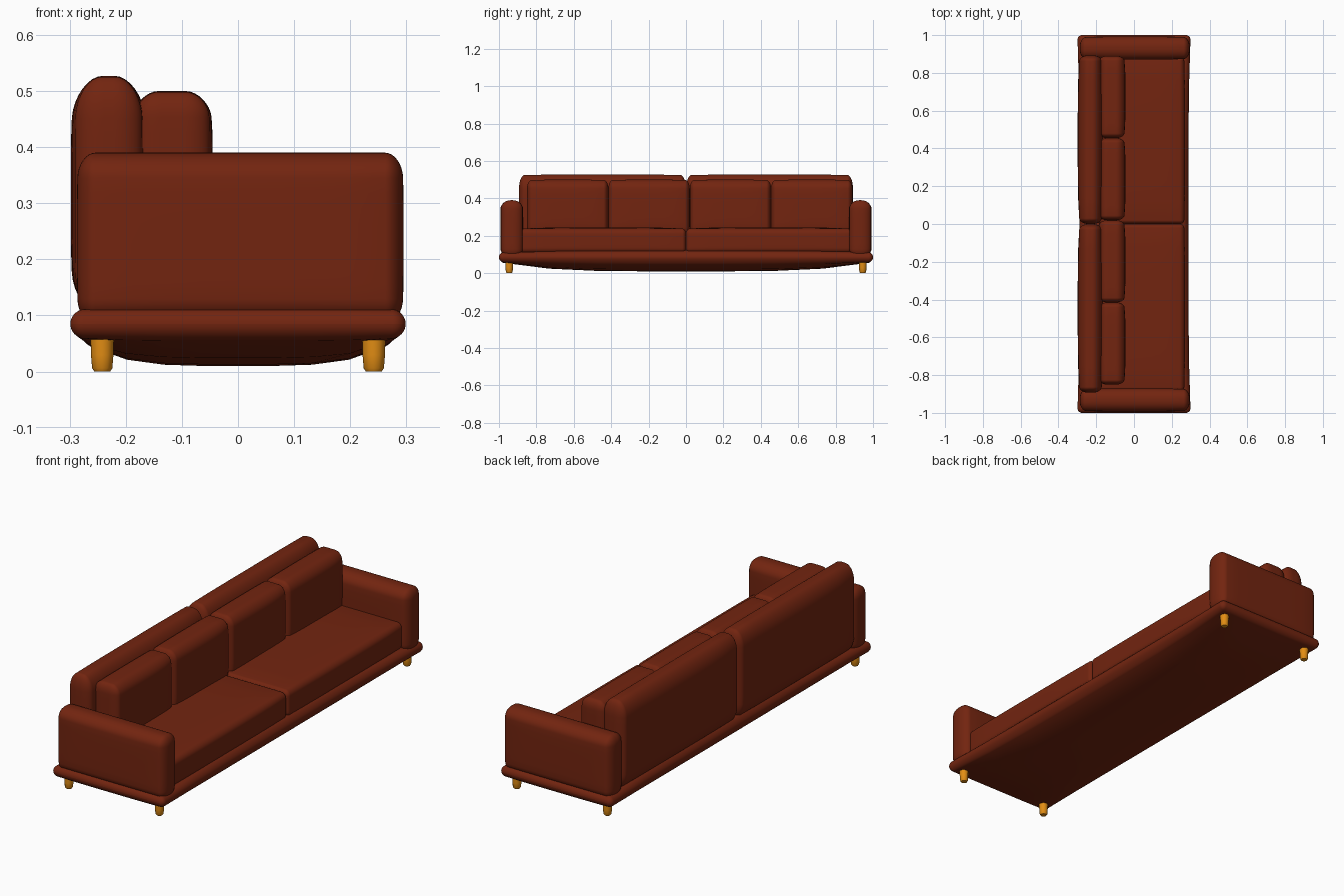
import bpy, bmesh, math
from mathutils import Vector

default = bpy.data.objects.get("Cube")
if default:
    bpy.data.objects.remove(default, do_unlink=True)


def material(name, color):
    m = bpy.data.materials.new(name)
    m.use_nodes = True
    m.diffuse_color = (*color, 1)
    m.node_tree.nodes["Principled BSDF"].inputs["Base Color"].default_value = (*color, 1)
    return m


leather = material("red_brown_leather", (0.17, 0.018, 0.005))
wood = material("orange_wood", (0.77, 0.27, 0.007))


def finish(name, bm, mat, angle=60):
    mesh = bpy.data.meshes.new(name)
    bm.to_mesh(mesh)
    bm.free()
    mesh.materials.append(mat)
    obj = bpy.data.objects.new(name, mesh)
    bpy.context.collection.objects.link(obj)
    bpy.ops.object.select_all(action="DESELECT")
    obj.select_set(True)
    bpy.context.view_layer.objects.active = obj
    bpy.ops.object.shade_smooth_by_angle(angle=math.radians(angle))
    return obj


def cushion(name, low, high, radius, puff=(0, 0, 0), shape=None):
    """Rounded box between two corners; puff pulls the rims of each side inward."""
    low, high = Vector(low), Vector(high)
    mid, half = (low + high) / 2, (high - low) / 2
    bm = bmesh.new()
    bmesh.ops.create_cube(bm, size=2)
    bmesh.ops.subdivide_edges(bm, edges=bm.edges[:], cuts=15, use_grid_fill=True)
    for v in bm.verts:
        core, out, t = Vector(), Vector(), Vector()
        for i, c in enumerate(v.co):
            inner = half[i] - radius[i]
            core[i] = max(-1, min(1, c * 2)) * inner
            corner = max(0, abs(c) * 2 - 1)
            out[i] = math.copysign(math.tan(corner * math.pi / 4), c)
        # Project the corner zones onto an ellipsoid
        if out.length > 0:
            out = out.normalized()
        p = Vector([core[i] + out[i] * radius[i] for i in range(3)])
        t = [abs(p[i]) / half[i] for i in range(3)]
        for i in range(3):
            a, b = t[i - 1], t[i - 2]
            p[i] *= 1 - puff[i] * (1 - (1 - a ** 4) * (1 - b ** 4))
        v.co = mid + p
        if shape:
            shape(v.co)
    return finish(name, bm, leather)


# Base with a piped rim and a sagging underside
def swell(co):
    w = (1 - min(1, abs(co.x) / 0.3) ** 4) * (1 - min(1, abs(co.y)) ** 4)
    k = (co.z - 0.085) / 0.025
    co.z += w * k * (0.03 if k > 0 else 0.05)
    co.x *= 1 - 0.04 * (1 - co.y ** 4)


cushion("base", (-0.3, -1, 0.06), (0.3, 1, 0.11), (0.025, 0.025, 0.025), shape=swell)

# Arms, seats and back panels, mirrored end to end
for side, s in (("right", -1), ("left", 1)):
    def span(a, b):
        return sorted((s * a, s * b))

    y0, y1 = span(0.87, 0.993)
    cushion(side + "_arm", (-0.287, y0, 0.085), (0.295, y1, 0.39),
            (0.03, 0.055, 0.045), (0.01, 0.08, 0.0))
    y0, y1 = span(0.0, 0.885)
    cushion(side + "_seat", (-0.2, y0, 0.1), (0.27, y1, 0.245),
            (0.025, 0.02, 0.03), (0.02, 0, 0.1))
    y0, y1 = span(0.0, 0.893)
    cushion(side + "_back", (-0.298, y0, 0.1), (-0.163, y1, 0.527),
            (0.055, 0.03, 0.075), (0.15, 0, 0.01))

# Four loose back cushions
for i in range(4):
    y = -0.85 + i * 0.435
    cushion(f"back_cushion_{i + 1}", (-0.19, y, 0.2), (-0.045, y + 0.435, 0.5),
            (0.045, 0.025, 0.045), (0.12, 0, 0.02))

# Tapered legs with rounded feet
for end, sy in (("right", -1), ("left", 1)):
    for place, sx in (("front", 1), ("back", -1)):
        bm = bmesh.new()
        rings = []
        for r, z in ((0.014, 0), (0.018, 0.006), (0.02, 0.03), (0.021, 0.07)):
            rings.append([bm.verts.new((sx * 0.242 + r * math.cos(k * math.pi / 6),
                                        sy * 0.945 + r * math.sin(k * math.pi / 6), z))
                          for k in range(12)])
        for a, b in zip(rings, rings[1:]):
            for k in range(12):
                n = (k + 1) % 12
                bm.faces.new((a[k], a[n], b[n], b[k]))
        bm.faces.new(rings[0][::-1])
        bm.faces.new(rings[-1])
        finish(f"{end}_{place}_leg", bm, wood, 40)
